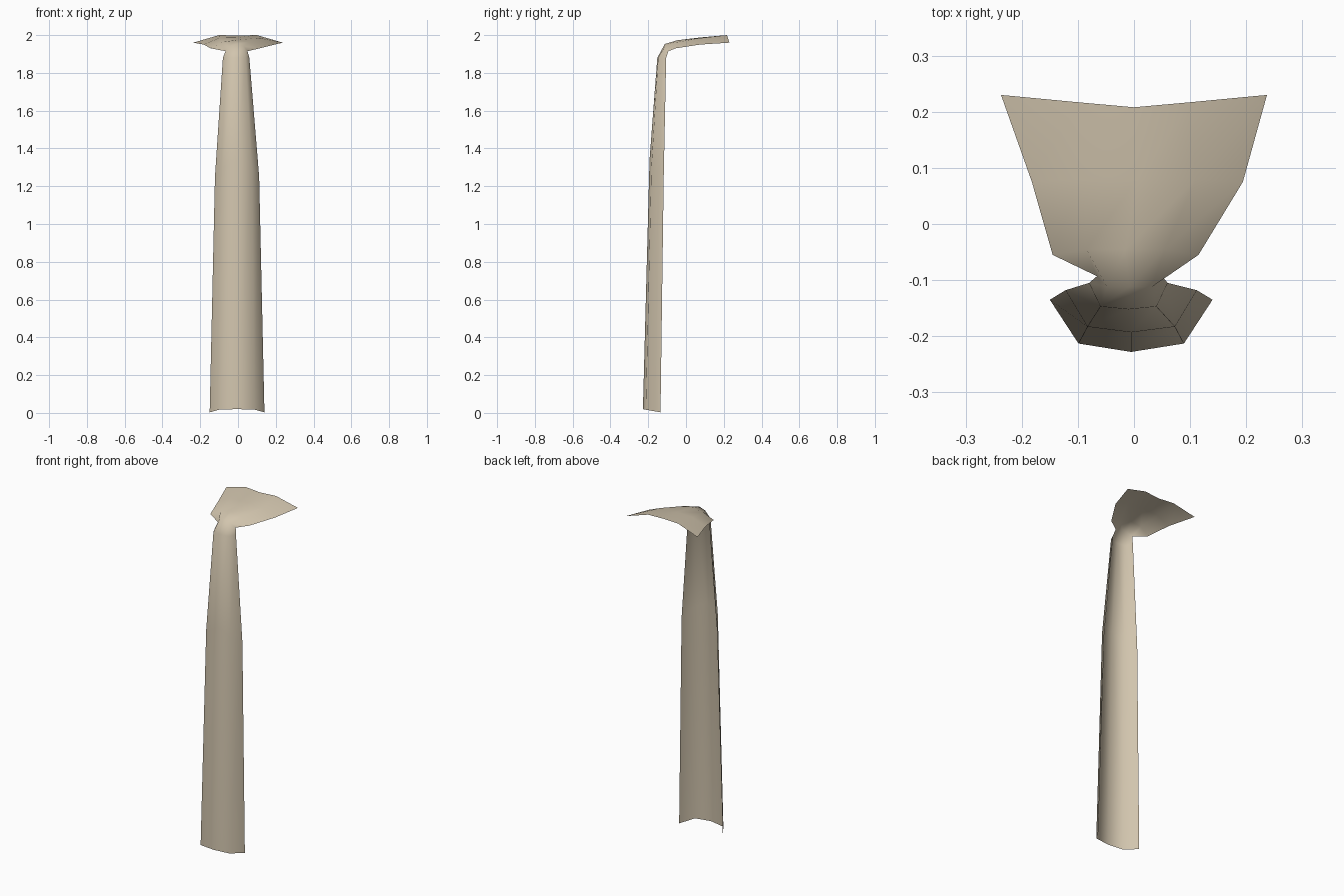
import bpy, bmesh

if "Cube" in bpy.data.objects:
    bpy.data.objects.remove(bpy.data.objects["Cube"])

# single warm stone colour
stone = bpy.data.materials.new("warm_beige")
stone.diffuse_color = (0.64, 0.555, 0.42, 1)
stone.use_nodes = True
stone.node_tree.nodes["Principled BSDF"].inputs["Base Color"].default_value = stone.diffuse_color

# Each rib: x offset, outer edge (half width, y, z), shoulder (half width, y, z), ridge (y, z)
RIBS = [
    (-.005, (.145, -.135, .003), (.094, -.213, .017), (-.228, .020)),   # foot
    (-.005, (.117, -.118, 1.25), (.078, -.183, 1.30), (-.193, 1.34)),   # shaft
    (-.010, (.070, -.105, 1.88), (.050, -.147, 1.88), (-.152, 1.88)),   # top of shaft
    (-.008, (.058, -.093, 1.915), (.040, -.112, 1.940), (-.112, 1.953)),  # bend
    (-.015, (.130, -.055, 1.930), (.070, -.045, 1.963), (-.045, 1.973)),  # start of flare
    (.006, (.188, .075, 1.950), (.105, .080, 1.985), (.080, 1.988)),    # middle of flare
    (.000, (.237, .230, 1.960), (.100, .217, 2.000), (.208, 1.998)),    # flared tip
]

# curved open sheet: shaft that bends back into a flared blade
bm = bmesh.new()
rows = []
for off, edge, shoulder, ridge in RIBS:
    half = [edge, shoulder]
    pts = [(off - x, y, z) for x, y, z in half]
    pts += [(off, *ridge)]
    pts += [(off + x, y, z) for x, y, z in reversed(half)]
    rows.append([bm.verts.new(p) for p in pts])
for low, high in zip(rows, rows[1:]):
    for i in range(len(low) - 1):
        bm.faces.new((low[i], low[i + 1], high[i + 1], high[i])).smooth = True

mesh = bpy.data.meshes.new("flared_shaft")
bm.to_mesh(mesh)
bm.free()
mesh.materials.append(stone)
bpy.context.collection.objects.link(bpy.data.objects.new("flared_shaft", mesh))
